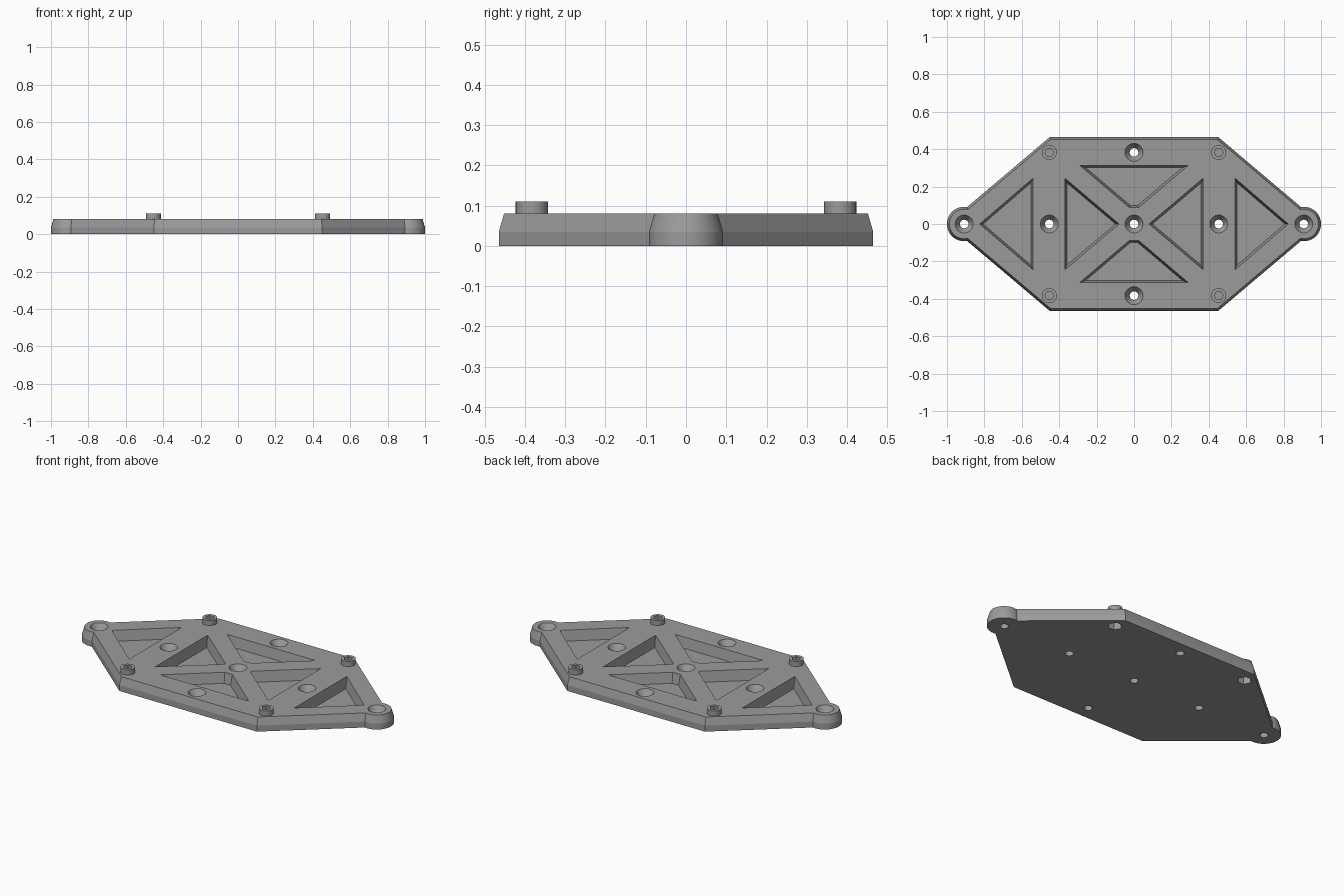
import bpy, bmesh, math
from mathutils import Vector

if "Cube" in bpy.data.objects:
    bpy.data.objects.remove(bpy.data.objects["Cube"])

grey = bpy.data.materials.new("plain grey")
grey.diffuse_color = (0.33, 0.33, 0.33, 1)
grey.use_nodes = True
grey.node_tree.nodes["Principled BSDF"].inputs["Base Color"].default_value = grey.diffuse_color

TOP = 0.08
LUG_X, LUG_R = 0.908, 0.092


def ring(x, y, r, n, turn=0.0):
    return [(x + r * math.cos(turn + math.tau * i / n),
             y + r * math.sin(turn + math.tau * i / n)) for i in range(n)]


def inset(pts, d):
    """Move every side of a convex anticlockwise outline inward by d."""
    out = []
    for i, p in enumerate(pts):
        p = Vector(p)
        a = (p - Vector(pts[i - 1])).normalized()
        b = (Vector(pts[(i + 1) % len(pts)]) - p).normalized()
        na, nb = Vector((-a.y, a.x)), Vector((-b.y, b.x))
        out.append(tuple(p + (na + nb) * (d / (1 + na.dot(nb)))))
    return out


def loft(bm, sections):
    """Closed solid through (outline, height) sections, bottom to top."""
    rows = [[bm.verts.new((x, y, z)) for x, y in pts] for pts, z in sections]
    bm.faces.new(rows[0][::-1])
    bm.faces.new(rows[-1])
    for low, high in zip(rows, rows[1:]):
        for i in range(len(low)):
            j = (i + 1) % len(low)
            bm.faces.new((low[i], low[j], high[j], high[i]))


def finish(bm, name):
    mesh = bpy.data.meshes.new(name)
    bm.to_mesh(mesh)
    bm.free()
    mesh.materials.append(grey)
    ob = bpy.data.objects.new(name, mesh)
    bpy.context.collection.objects.link(ob)
    return ob


def solid(name, sections):
    bm = bmesh.new()
    loft(bm, sections)
    return finish(bm, name)


def combine(target, tool, operation):
    mod = target.modifiers.new(operation, 'BOOLEAN')
    mod.operation, mod.solver, mod.object = operation, 'EXACT', tool
    bpy.context.view_layer.objects.active = target
    bpy.ops.object.modifier_apply(modifier=mod.name)
    bpy.data.objects.remove(tool)


def tapered(pts):
    return [(pts, 0), (pts, 0.035), (inset(pts, 0.013), TOP)]


# Six-sided plate with sloped upper edges
outline = [(1.0, 0), (0.45, 0.465), (-0.45, 0.465),
           (-1.0, 0), (-0.45, -0.465), (0.45, -0.465)]
plate = solid("mounting_plate", tapered(outline))

# Rounded lugs at both ends, and the four corner bosses
corners = [(sx * 0.453, sy * 0.383) for sx in (-1, 1) for sy in (-1, 1)]
for s in (-1, 1):
    combine(plate, solid("end_lug", tapered(ring(s * LUG_X, 0, LUG_R, 64))), 'UNION')
for x, y in corners:
    boss = ring(x, y, 0.04, 32)
    combine(plate, solid("corner_boss", [(boss, 0.07), (boss, 0.11)]), 'UNION')

cut = bmesh.new()

# Countersunk through holes
for x, y in [(0, 0), (0, 0.383), (0, -0.383), (0.453, 0), (-0.453, 0),
             (LUG_X, 0), (-LUG_X, 0)]:
    loft(cut, [(ring(x, y, 0.023, 32), -0.02), (ring(x, y, 0.023, 32), 0.04),
               (ring(x, y, 0.048, 32), TOP), (ring(x, y, 0.048, 32), 0.1)])

# Lightening pockets with slightly sloped walls
end = [(0.54, -0.245), (0.825, 0), (0.54, 0.245)]
inner = [(0.37, -0.245), (0.37, 0.245), (0.08, 0)]
side = [(0.025, 0.088), (0.29, 0.313), (-0.29, 0.313), (-0.025, 0.088)]
for shape in (end, inner, side):
    for s in (1, -1):
        pts = [(s * x, s * y) for x, y in shape]
        loft(cut, [(inset(pts, 0.012), 0.02), (pts, TOP), (pts, 0.1)])

# Hexagonal sockets in the bosses, and nut pockets under the rear pair
for x, y in corners:
    loft(cut, [(ring(x, y, 0.024, 6), 0.085), (ring(x, y, 0.024, 6), 0.13)])
    if y > 0:
        loft(cut, [(ring(x, y, 0.039, 6), -0.02), (ring(x, y, 0.039, 6), 0.06)])

combine(plate, finish(cut, "cutters"), 'DIFFERENCE')

# Smooth the round walls, keep the edges sharp
bpy.ops.object.select_all(action='DESELECT')
plate.select_set(True)
bpy.context.view_layer.objects.active = plate
bpy.ops.object.shade_smooth_by_angle(angle=math.radians(15))
